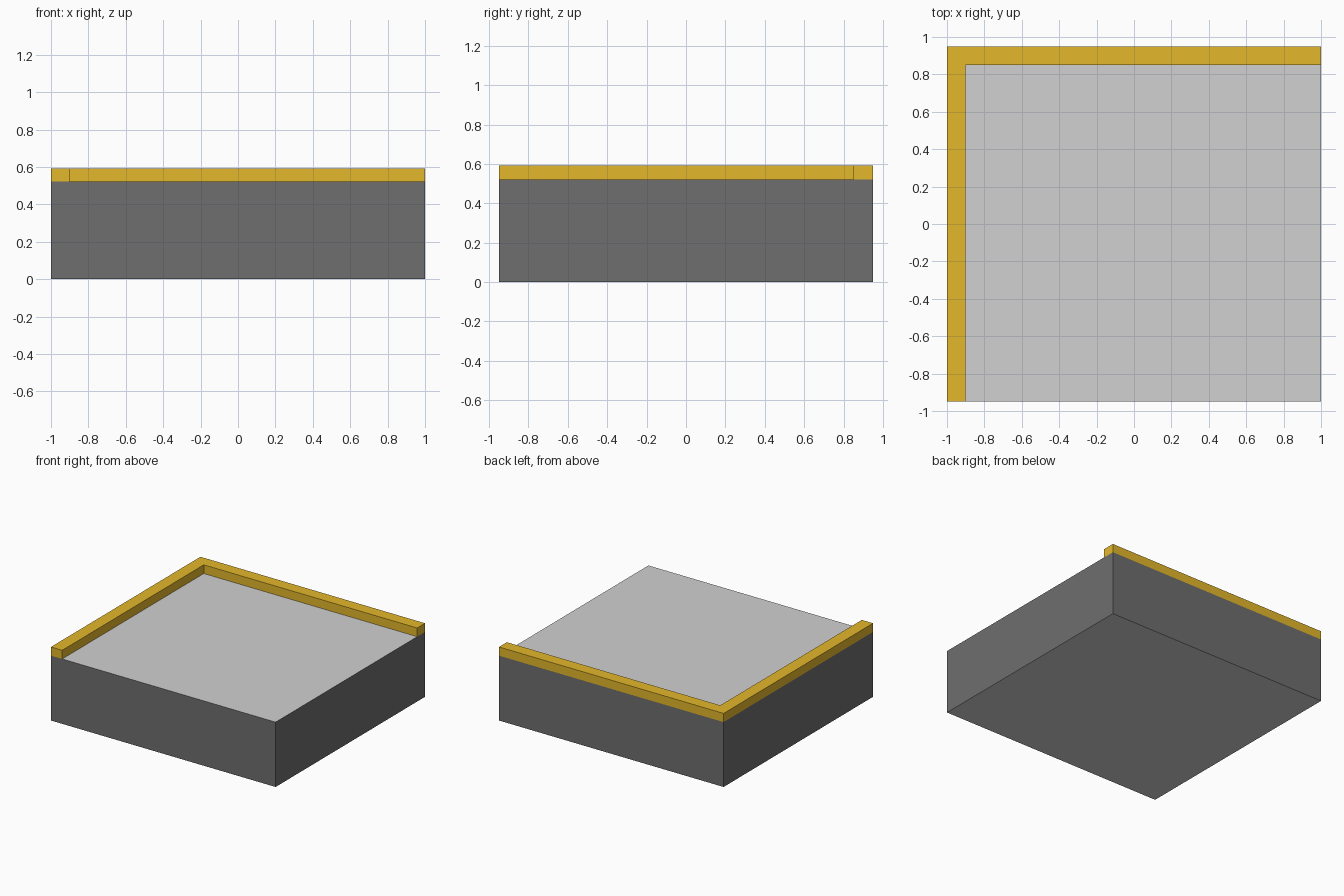
import bpy
import bmesh

cube = bpy.data.objects.get("Cube")
if cube:
    bpy.data.objects.remove(cube, do_unlink=True)

# Overall sizes
HALF_X, HALF_Y = 1.0, 0.95
DECK_Z, RIM_Z, RIM_W = 0.522, 0.592, 0.1


def material(name, colour):
    mat = bpy.data.materials.new(name)
    mat.use_nodes = True
    mat.diffuse_color = (*colour, 1)
    mat.node_tree.nodes["Principled BSDF"].inputs["Base Color"].default_value = (*colour, 1)
    return mat


def prism(name, outline, bottom, top, materials):
    """Extrude a flat outline upward into a closed solid."""
    bm = bmesh.new()
    base = bm.faces.new([bm.verts.new((x, y, bottom)) for x, y in outline])
    solid = bmesh.ops.extrude_face_region(bm, geom=[base], use_keep_orig=True)
    raised = [v for v in solid["geom"] if isinstance(v, bmesh.types.BMVert)]
    bmesh.ops.translate(bm, verts=raised, vec=(0, 0, top - bottom))
    bmesh.ops.recalc_face_normals(bm, faces=bm.faces[:])
    mesh = bpy.data.meshes.new(name)
    bm.to_mesh(mesh)
    bm.free()
    obj = bpy.data.objects.new(name, mesh)
    bpy.context.collection.objects.link(obj)
    for mat in materials:
        mesh.materials.append(mat)
    return obj


wall_grey = material("dark grey wall", (0.156, 0.156, 0.156))
slab_grey = material("light grey slab", (0.638, 0.638, 0.638))
rim_gold = material("gold rim", (0.77, 0.475, 0.025))

# Solid base block: dark walls, light deck and underside
block = prism(
    "base_block",
    [(-HALF_X, -HALF_Y), (HALF_X, -HALF_Y), (HALF_X, HALF_Y), (-HALF_X, HALF_Y)],
    0, DECK_Z, [wall_grey, slab_grey])
for face in block.data.polygons:
    face.material_index = int(abs(face.normal.z) > 0.5)

# L-shaped raised rim along the back and one side
inner_x, inner_y = -HALF_X + RIM_W, HALF_Y - RIM_W
prism(
    "corner_rim",
    [(-HALF_X, -HALF_Y), (inner_x, -HALF_Y), (inner_x, inner_y),
     (HALF_X, inner_y), (HALF_X, HALF_Y), (-HALF_X, HALF_Y)],
    DECK_Z, RIM_Z, [rim_gold])
